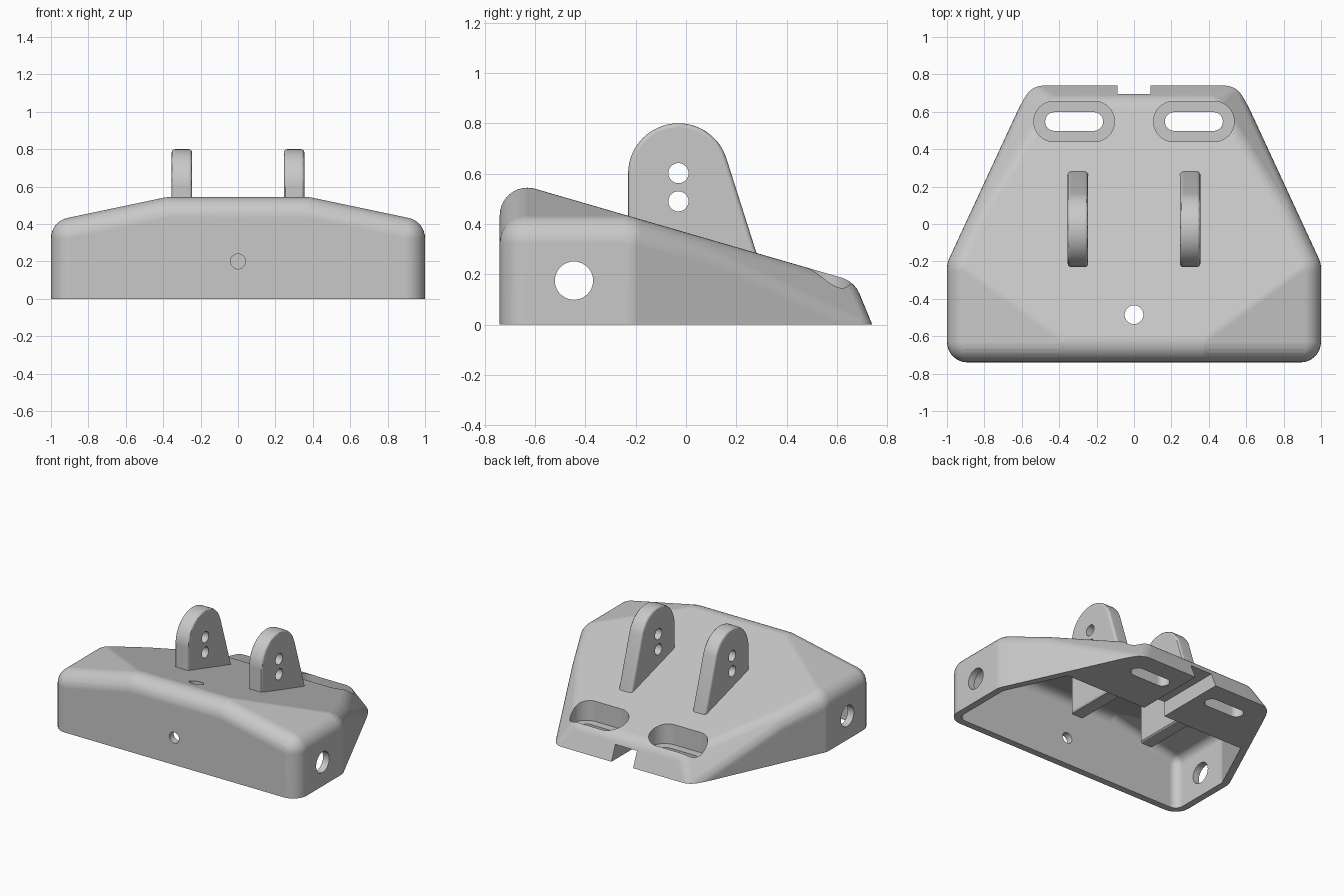
import bpy, bmesh, math
from mathutils import Vector

old = bpy.data.objects.get("Cube")
if old:
    bpy.data.objects.remove(old, do_unlink=True)

grey = bpy.data.materials.new("light_grey")
grey.use_nodes = True
grey.diffuse_color = (0.58, 0.58, 0.58, 1)
grey.node_tree.nodes["Principled BSDF"].inputs["Base Color"].default_value = grey.diffuse_color


def add(name, bm):
    bmesh.ops.recalc_face_normals(bm, faces=bm.faces[:])
    me = bpy.data.meshes.new(name)
    bm.to_mesh(me)
    bm.free()
    me.materials.append(grey)
    ob = bpy.data.objects.new(name, me)
    bpy.context.collection.objects.link(ob)
    return ob


def arc(cx, cy, r, a0=0, a1=360, n=40):
    full = a1 - a0 == 360
    steps = n if full else n + 1
    return [(cx + r * math.cos(math.radians(a0 + (a1 - a0) * i / n)),
             cy + r * math.sin(math.radians(a0 + (a1 - a0) * i / n))) for i in range(steps)]


def capsule(cx, cy, half, r):
    return arc(cx + half, cy, r, -90, 90, 20) + arc(cx - half, cy, r, 90, 270, 20)


def prism(name, pts, axis, lo, hi, bevel=0):
    """Extrude a 2D outline along an axis."""
    place = {"X": lambda u, v, w: (w, u, v),
             "Y": lambda u, v, w: (u, w, v),
             "Z": lambda u, v, w: (u, v, w)}[axis]
    bm = bmesh.new()
    face = bm.faces.new([bm.verts.new(place(u, v, lo)) for u, v in pts])
    ext = bmesh.ops.extrude_face_region(bm, geom=[face], use_keep_orig=True)
    moved = [g for g in ext["geom"] if isinstance(g, bmesh.types.BMVert)]
    bmesh.ops.translate(bm, verts=moved, vec=place(0, 0, hi - lo))
    bmesh.ops.recalc_face_normals(bm, faces=bm.faces[:])
    if bevel:
        rims = [e for e in bm.edges if any(len(f.verts) > 4 for f in e.link_faces)]
        bmesh.ops.bevel(bm, geom=rims, offset=bevel, segments=3, profile=0.5, affect="EDGES")
    return add(name, bm)


def cut_flat(bm, co, no):
    """Slice away everything beyond a plane and cap the cut."""
    bmesh.ops.bisect_plane(bm, geom=bm.verts[:] + bm.edges[:] + bm.faces[:], dist=1e-6,
                           plane_co=co, plane_no=no, clear_outer=True)
    rim = [e for e in bm.edges if e.is_boundary]
    if rim:
        bmesh.ops.holes_fill(bm, edges=rim, sides=0)
    bm.normal_update()


def rounded_hull(corners, r):
    """Convex solid with every edge rounded to radius r."""
    ball = bmesh.new()
    bmesh.ops.create_uvsphere(ball, u_segments=32, v_segments=16, radius=r)
    dirs = [v.co.copy() for v in ball.verts]
    ball.free()
    bm = bmesh.new()
    for c, normals in corners:
        for d in dirs + [n * r for n in normals]:
            bm.verts.new(c + d)
    bmesh.ops.remove_doubles(bm, verts=bm.verts[:], dist=1e-4)
    bmesh.ops.convex_hull(bm, input=bm.verts[:])
    bmesh.ops.delete(bm, geom=[v for v in bm.verts if not v.link_faces], context="VERTS")
    bmesh.ops.dissolve_limit(bm, angle_limit=math.radians(0.5),
                             verts=bm.verts[:], edges=bm.edges[:])
    bm.normal_update()
    return bm


def subtract(ob, cutters):
    for c in cutters:
        c.hide_render = True
        m = ob.modifiers.new("cut", "BOOLEAN")
        m.operation, m.solver, m.object = "DIFFERENCE", "EXACT", c
    dg = bpy.context.evaluated_depsgraph_get()
    dg.update()
    me = bpy.data.meshes.new_from_object(ob.evaluated_get(dg))
    ob.modifiers.clear()
    ob.data = me
    for c in cutters:
        bpy.data.objects.remove(c, do_unlink=True)


def finish(ob):
    bpy.ops.object.select_all(action="DESELECT")
    ob.select_set(True)
    bpy.context.view_layer.objects.active = ob
    bpy.ops.object.shade_smooth_by_angle(angle=math.radians(30))
    m = ob.modifiers.new("even_shading", "WEIGHTED_NORMAL")
    m.keep_sharp = True


# Flat sides of the housing, as point and outward normal
planes = [((0, 0, -0.4), (0, 0, -1)),
          ((0, -0.74, 0), (0, -1, 0)),
          ((0, 0.74, 0), (0, 0.17, 0.07)),
          ((0, -0.6, 0.54), (0, 0.29, 1))]
for s in (1, -1):
    shoulder = Vector((s, -0.21, 0.42))
    foot = Vector((s * 0.56, 0.74, -0.02))
    crease = Vector((s * 0.45, 0.65, 0.177))
    slant = (foot - shoulder).cross(crease - shoulder) * s
    planes += [((s, 0, 0), (s, 0, 0)),
               ((s, -0.21, 0), (s * 0.95, 0.44, 0)),
               ((s * 0.4, 0, 0.54), (s * 0.21, 0, 1)),
               (shoulder, slant)]

# Centres of the rounded corners
ROUND, WALL = 0.11, 0.05
core = bmesh.new()
bmesh.ops.create_cube(core, size=4)
for co, no in planes:
    n = Vector(no).normalized()
    cut_flat(core, Vector(co) - n * ROUND, n)
corners = [(v.co.copy(), [f.normal.copy() for f in v.link_faces]) for v in core.verts]
core.free()

# Housing shell
bm = rounded_hull(corners, ROUND)
cut_flat(bm, (0, 0, 0), (0, 0, -1))
housing = add("housing", bm)

# Hollow underside, leaving the rear solid
bm = rounded_hull(corners, ROUND - WALL)
cut_flat(bm, (0, 0.21, 0), (0, 1, 0))
cutters = [add("cavity_cutter", bm)]

# Front, side and top holes, and the rear cable channel
cutters += [prism("front_hole_cutter", arc(0, 0.2, 0.04), "Y", -0.9, -0.5),
            prism("side_hole_cutter", arc(-0.445, 0.175, 0.076), "X", -1.2, 1.2),
            prism("top_hole_cutter", arc(0, -0.485, 0.05), "Z", 0.3, 0.8),
            prism("channel_cutter", [(-0.088, -0.1), (0.088, -0.1), (0.088, 0.11), (-0.088, 0.11)],
                  "Y", 0.15, 1)]

# Recessed mounting slots
for s in (1, -1):
    cutters += [prism("recess_cutter", capsule(s * 0.32, 0.548, 0.108, 0.108), "Z", 0.09, 0.6),
                prism("slot_cutter", capsule(s * 0.32, 0.548, 0.105, 0.05), "Z", -0.1, 0.3)]
subtract(housing, cutters)
finish(housing)

# Upright lugs with two pin holes each
outline = arc(-0.03, 0.6, 0.2, 17.6, 180, 32) + [(-0.23, 0.05), (0.28, 0.05), (0.28, 0.285)]
for s, side in ((1, "left"), (-1, "right")):
    lug = prism(side + "_lug", outline, "X", s * 0.3 - 0.055, s * 0.3 + 0.055, bevel=0.018)
    subtract(lug, [prism("pin_cutter", arc(-0.03, z, 0.04), "X", s * 0.3 - 0.2, s * 0.3 + 0.2)
                   for z in (0.49, 0.602)])
    finish(lug)
